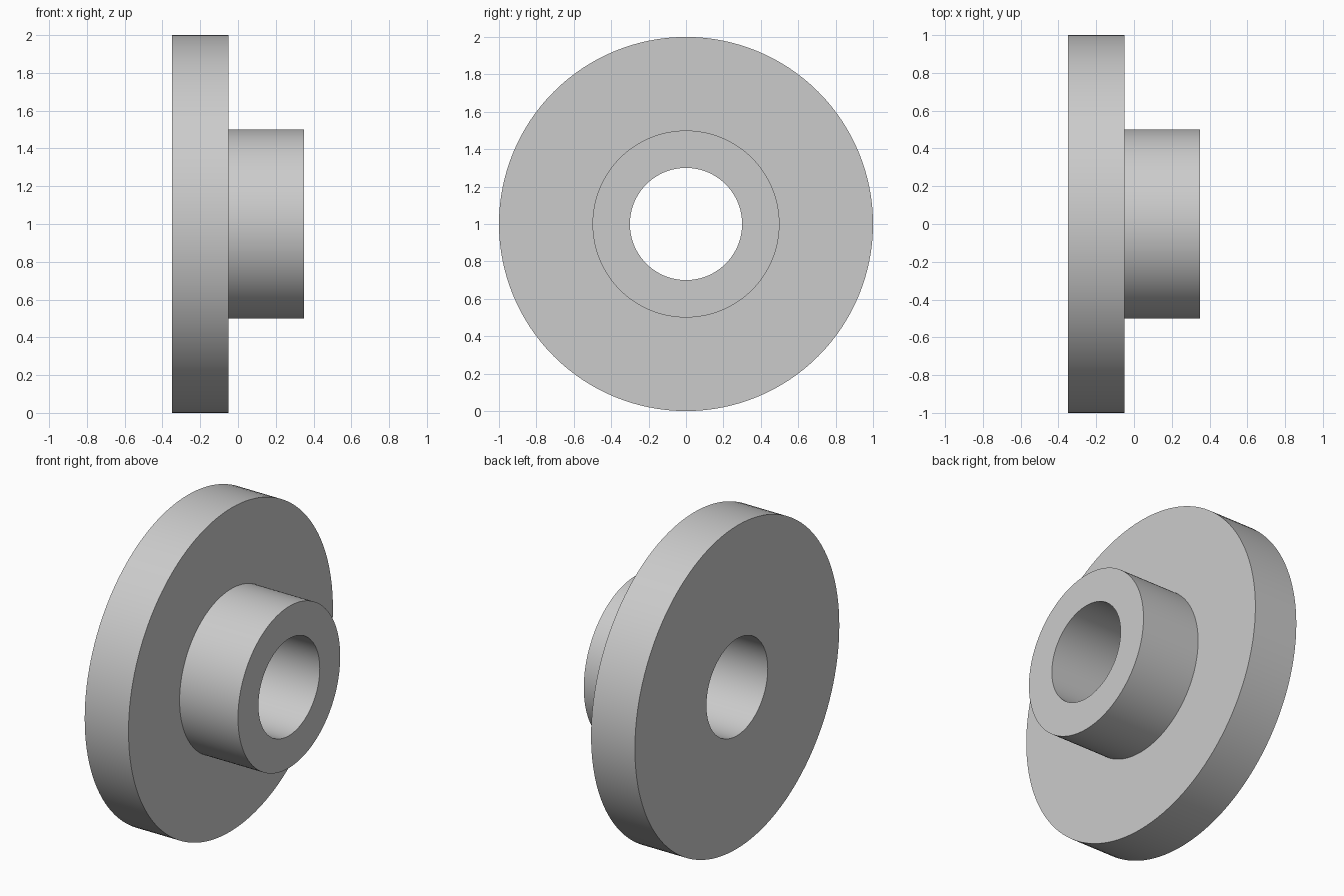
import bpy
import bmesh
import math
from mathutils import Matrix, Vector

cube = bpy.data.objects.get("Cube")
if cube:
    bpy.data.objects.remove(cube, do_unlink=True)

SEGMENTS = 128
BORE, HUB, DISC = 0.3, 0.5, 1.0
BACK, STEP, FRONT = -0.35, -0.05, 0.35

# Plain grey
grey = bpy.data.materials.new("plain_grey")
grey.use_nodes = True
colour = (0.6, 0.6, 0.6, 1)
grey.diffuse_color = colour
grey.node_tree.nodes["Principled BSDF"].inputs["Base Color"].default_value = colour

# Closed cross-section as (x, radius): disc, stepped hub and through bore
profile = [(BACK, BORE), (BACK, DISC), (STEP, DISC),
           (STEP, HUB), (FRONT, HUB), (FRONT, BORE)]

# Turn the cross-section around the x axis
bm = bmesh.new()
rings = []
for i in range(SEGMENTS):
    turn = Matrix.Rotation(math.tau * i / SEGMENTS, 3, 'X')
    rings.append([bm.verts.new(turn @ Vector((x, 0, r))) for x, r in profile])
for i, ring in enumerate(rings):
    following = rings[(i + 1) % SEGMENTS]
    for j in range(len(profile)):
        k = (j + 1) % len(profile)
        bm.faces.new((ring[j], ring[k], following[k], following[j]))
bmesh.ops.recalc_face_normals(bm, faces=bm.faces)

mesh = bpy.data.meshes.new("flanged_hub")
bm.to_mesh(mesh)
bm.free()
mesh.materials.append(grey)

hub = bpy.data.objects.new("flanged_hub", mesh)
hub.location.z = DISC
bpy.context.collection.objects.link(hub)

# Smooth round walls with crisp rims
bpy.ops.object.select_all(action='DESELECT')
hub.select_set(True)
bpy.context.view_layer.objects.active = hub
bpy.ops.object.shade_smooth_by_angle(angle=math.radians(30))
